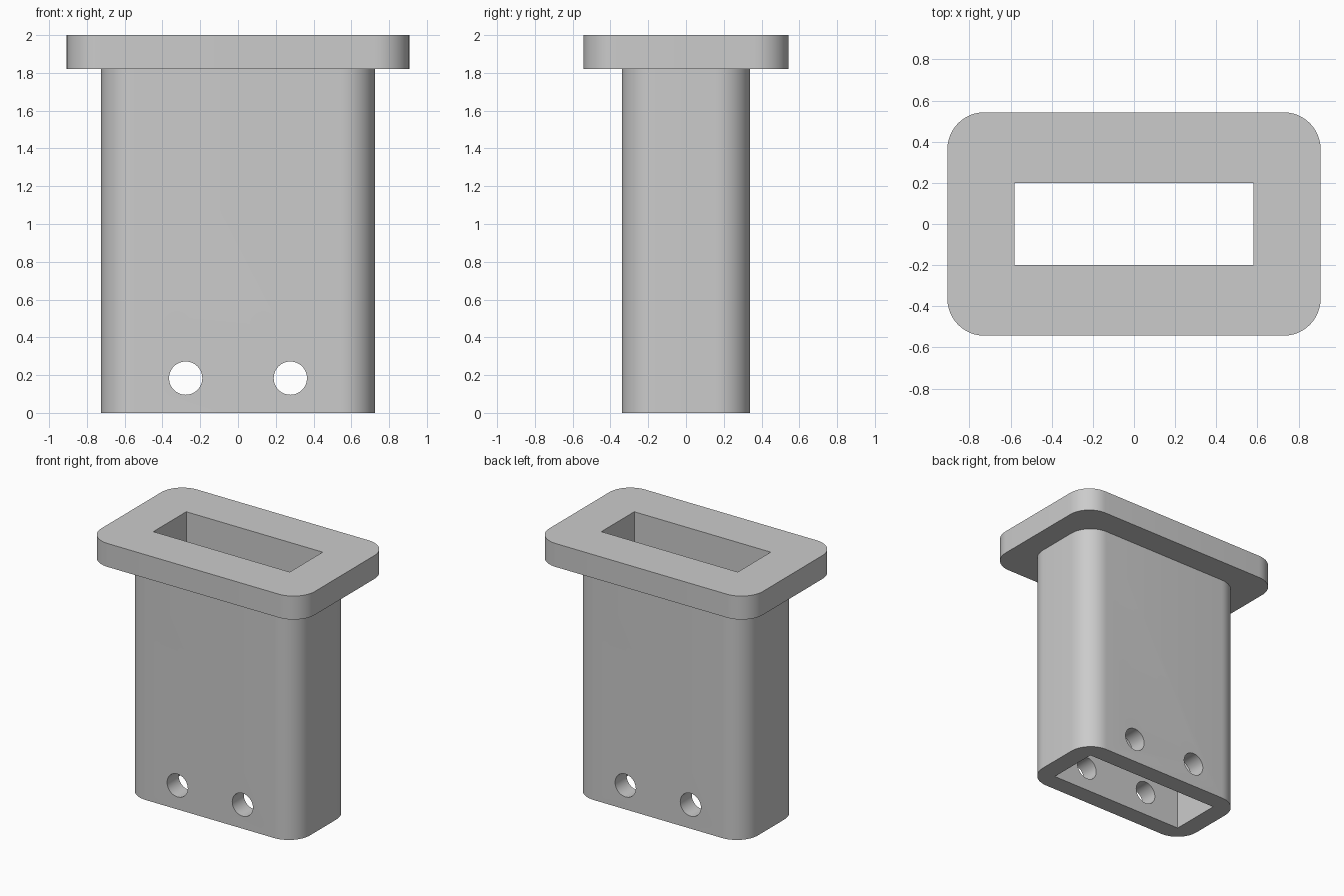
import bpy
import bmesh
import math
from mathutils import Matrix, Vector

cube = bpy.data.objects.get("Cube")
if cube:
    bpy.data.objects.remove(cube, do_unlink=True)

grey = bpy.data.materials.new("plain grey")
grey.use_nodes = True
COLOUR = (0.6, 0.6, 0.6, 1)
grey.diffuse_color = COLOUR
grey.node_tree.nodes["Principled BSDF"].inputs["Base Color"].default_value = COLOUR

SEGMENTS = 12  # per rounded corner


def rounded_rectangle(bm, half_x, half_y, radius, z):
    """Ring of vertices, counter-clockwise seen from above."""
    ring = []
    corners = [(1, 1), (-1, 1), (-1, -1), (1, -1)]
    for quarter, (sx, sy) in enumerate(corners):
        for i in range(SEGMENTS + 1):
            a = (quarter + i / SEGMENTS) * math.pi / 2
            ring.append(bm.verts.new((sx * (half_x - radius) + radius * math.cos(a),
                                      sy * (half_y - radius) + radius * math.sin(a), z)))
    return ring


def make_object(name, bm):
    bmesh.ops.recalc_face_normals(bm, faces=bm.faces[:])
    mesh = bpy.data.meshes.new(name)
    bm.to_mesh(mesh)
    bm.free()
    mesh.materials.append(grey)
    obj = bpy.data.objects.new(name, mesh)
    bpy.context.collection.objects.link(obj)
    return obj


# Sleeve with its flange: stacked rounded outlines joined into one solid
bm = bmesh.new()
sleeve, flange = (0.725, 0.34, 0.18), (0.907, 0.543, 0.18)
rings = [rounded_rectangle(bm, *size, z)
         for size, z in [(sleeve, 0), (sleeve, 1.82), (flange, 1.82), (flange, 2)]]
for low, high in zip(rings, rings[1:]):
    for i in range(len(low)):
        j = (i + 1) % len(low)
        bm.faces.new((low[i], low[j], high[j], high[i]))
bm.faces.new(rings[0][::-1])
bm.faces.new(rings[-1])
body = make_object("flanged_sleeve", bm)

# Rectangular channel cutter, running right through
bm = bmesh.new()
bmesh.ops.create_cube(bm, size=2, matrix=Matrix.Translation((0, 0, 1))
                      @ Matrix.Diagonal((0.58, 0.2, 1.5, 1)))
cutters = [make_object("channel_cutter", bm)]

# Pair of round pin hole cutters through the front and back walls
for side, x in (("right", -0.277), ("left", 0.277)):
    bm = bmesh.new()
    bmesh.ops.create_cone(bm, cap_ends=True, segments=48, radius1=0.088, radius2=0.088,
                          depth=2, matrix=Matrix.Translation((x, 0, 0.184))
                          @ Matrix.Rotation(math.pi / 2, 4, "X"))
    cutters.append(make_object(side + "_pin_hole_cutter", bm))

# Cut, then discard the cutters
bpy.ops.object.select_all(action="DESELECT")
bpy.context.view_layer.objects.active = body
body.select_set(True)
for cutter in cutters:
    cutter.hide_render = True
    mod = body.modifiers.new(cutter.name, "BOOLEAN")
    mod.operation = "DIFFERENCE"
    mod.solver = "EXACT"
    mod.object = cutter
    bpy.ops.object.modifier_apply(modifier=mod.name)
    bpy.data.objects.remove(cutter, do_unlink=True)

bpy.ops.object.shade_smooth_by_angle(angle=math.radians(30))
